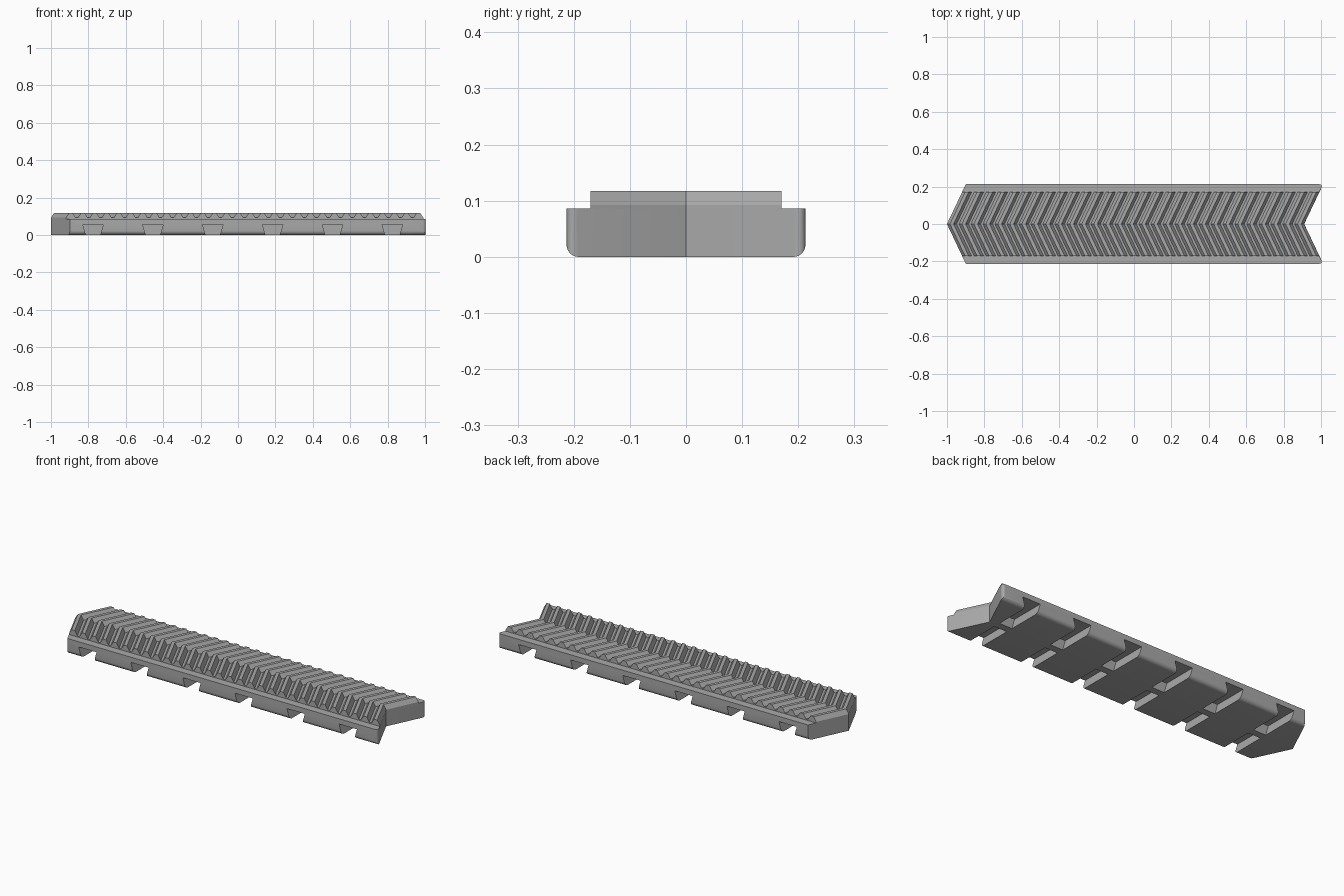
import bpy, bmesh, math

cube = bpy.data.objects.get("Cube")
if cube:
    bpy.data.objects.remove(cube, do_unlink=True)

SLOPE = 0.474            # chevron offset in x per unit of y
TIP, NOTCH = -1.0, 0.91  # centre line ends
HALF_W, RACK_W = 0.213, 0.17
LEDGE, ROOT, CREST = 0.086, 0.092, 0.117
TEETH = 30

grey = bpy.data.materials.new("plain grey")
grey.use_nodes = True
grey.diffuse_color = (0.4, 0.4, 0.4, 1)
grey.node_tree.nodes["Principled BSDF"].inputs["Base Color"].default_value = (0.4, 0.4, 0.4, 1)


def finish(name, bm):
    bmesh.ops.recalc_face_normals(bm, faces=bm.faces)
    mesh = bpy.data.meshes.new(name)
    bm.to_mesh(mesh)
    bm.free()
    mesh.materials.append(grey)
    obj = bpy.data.objects.new(name, mesh)
    bpy.context.collection.objects.link(obj)
    return obj


def chevron(name, profile, width):
    """Sweep an (x, z) profile from the middle out to both sides, slanting towards +x."""
    bm = bmesh.new()
    rings = [[bm.verts.new((x + SLOPE * abs(y), y, z)) for x, z in profile]
             for y in (-width, 0, width)]
    n = len(profile)
    for a, b in zip(rings, rings[1:]):
        for i in range(n):
            j = (i + 1) % n
            bm.faces.new((a[i], a[j], b[j], b[i]))
    bm.faces.new(rings[0])
    bm.faces.new(rings[-1])
    return bm


# Base bar with rounded lower edges and rounded outer corners at the notched end
bm = chevron("base", [(TIP, 0), (NOTCH, 0), (NOTCH, LEDGE), (TIP, LEDGE)], HALF_W)
edges = []
for e in bm.edges:
    a, b = (v.co for v in e.verts)
    outer = min(abs(a.y), abs(b.y)) > 0.2 and a.y * b.y > 0
    lower = max(a.z, b.z) < 0.01
    corner = min(a.x, b.x) > 0.95
    if outer and (lower or corner):
        edges.append(e)
bmesh.ops.bevel(bm, geom=edges, offset=0.022, segments=6, profile=0.5, affect='EDGES')
base = finish("base_bar", bm)

# Dovetail slots from each side, stopped by a thin wall in the middle
bm = bmesh.new()
for k in range(6):
    cx = -0.775 + 0.32 * k
    for side in (-1, 1):
        ends = [[bm.verts.new((cx + dx, side * y, z)) for dx, z in
                 ((-0.036, -0.01), (0.036, -0.01), (0.055, 0.057), (-0.055, 0.057))]
                for y in (0.02, 0.3)]
        bm.faces.new(ends[0])
        bm.faces.new(ends[1])
        for i in range(4):
            j = (i + 1) % 4
            bm.faces.new((ends[0][i], ends[0][j], ends[1][j], ends[1][i]))
cutter = finish("slot_cutter", bm)
cutter.hide_render = True
cutter.hide_viewport = True
cut = base.modifiers.new("slots", 'BOOLEAN')
cut.object = cutter
cut.solver = 'EXACT'

# Herringbone rack: trapezoid teeth along a slanted sweep
pitch = (NOTCH - TIP) / (TEETH - 0.2)
profile = [(TIP, LEDGE - 0.01)]
for t in range(TEETH):
    x = TIP + t * pitch
    profile += [(x + f * pitch, z) for f, z in
                ((0, ROOT), (0.25, CREST), (0.55, CREST), (0.8, ROOT))]
profile.append((NOTCH, LEDGE - 0.01))
rack = finish("herringbone_teeth", chevron("teeth", profile, RACK_W))

# Smooth the rounded edges, keep the others crisp
bpy.ops.object.select_all(action='DESELECT')
base.select_set(True)
bpy.context.view_layer.objects.active = base
bpy.ops.object.shade_smooth_by_angle(angle=math.radians(30))
